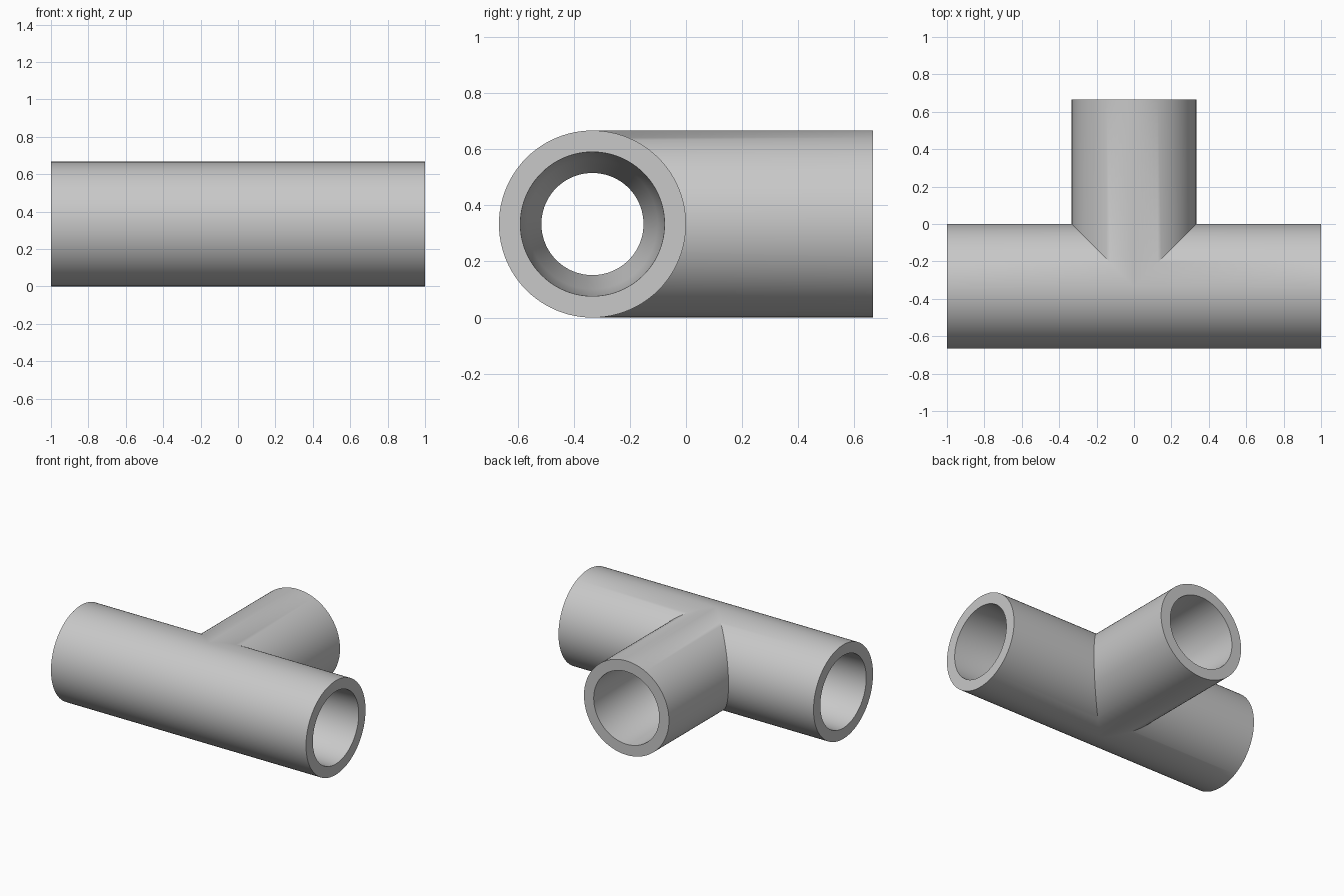
import bpy
import bmesh
import math
from mathutils import Vector

cube = bpy.data.objects.get("Cube")
if cube:
    bpy.data.objects.remove(cube, do_unlink=True)

SEGMENTS = 96
R = 1 / 3                       # outer radius
CENTRE = Vector((0, -R, R))     # where the three axes meet
MOUTH, SOCKET, BORE = 0.257, 0.232, 0.182
SOCKET_END, CONE_END = 0.4, 0.28

plastic = bpy.data.materials.new("grey plastic")
plastic.use_nodes = True
grey = (0.58, 0.58, 0.58, 1)
plastic.diffuse_color = grey
bsdf = plastic.node_tree.nodes["Principled BSDF"]
bsdf.inputs["Base Color"].default_value = grey
bsdf.inputs["Roughness"].default_value = 0.6


def add_arm(bm, axis, side, start):
    """One hollow arm; start(u) gives its mitred inner end at side offset u."""
    profile = [(R, None), (R, 1), (MOUTH, 1), (SOCKET, SOCKET_END),
               (BORE, CONE_END), (BORE, None)]
    rings = []
    for radius, distance in profile:
        ring = []
        for i in range(SEGMENTS):
            a = 2 * math.pi * i / SEGMENTS
            u = radius * math.cos(a)
            d = start(u) if distance is None else distance
            point = CENTRE + axis * d + side * u
            point.z += radius * math.sin(a)
            ring.append(bm.verts.new(point))
        rings.append(ring)
    for near, far in zip(rings, rings[1:]):
        for i in range(SEGMENTS):
            j = (i + 1) % SEGMENTS
            bm.faces.new((near[i], near[j], far[j], far[i]))


bm = bmesh.new()
back = Vector((0, 1, 0))
left = Vector((1, 0, 0))

# Straight run: mitred on its back half, meeting at the middle in front
for axis in (left, -left):
    add_arm(bm, axis, back, lambda u: max(u, 0))

# Rear branch: mitred on both sides
add_arm(bm, back, left, abs)

# Weld the mitre seams into one body
bmesh.ops.remove_doubles(bm, verts=bm.verts, dist=0.0001)
bmesh.ops.recalc_face_normals(bm, faces=bm.faces)

mesh = bpy.data.meshes.new("tee_pipe_body")
bm.to_mesh(mesh)
bm.free()
mesh.materials.append(plastic)
body = bpy.data.objects.new("tee_pipe_body", mesh)
bpy.context.collection.objects.link(body)

# Smooth walls with crisp rims and mitre creases
bpy.ops.object.select_all(action="DESELECT")
body.select_set(True)
bpy.context.view_layer.objects.active = body
bpy.ops.object.shade_smooth_by_angle(angle=math.radians(30))
